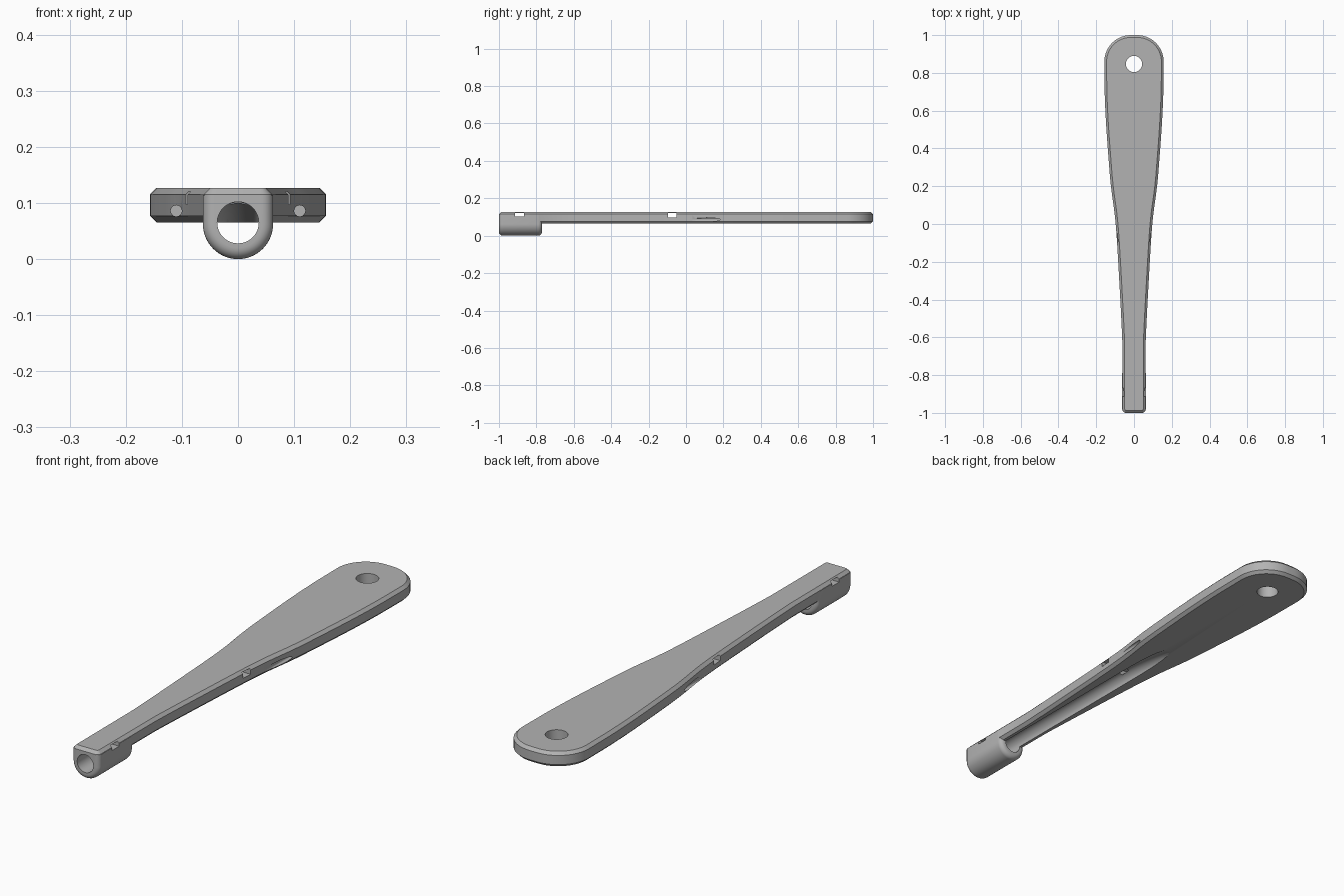
import bpy, bmesh
from math import sin, cos, pi
from mathutils import Vector

if "Cube" in bpy.data.objects:
    bpy.data.objects.remove(bpy.data.objects["Cube"])

grey = bpy.data.materials.new("matte grey")
grey.use_nodes = True
GREY = (0.45, 0.45, 0.45, 1)
grey.diffuse_color = GREY
grey.node_tree.nodes["Principled BSDF"].inputs["Base Color"].default_value = GREY


def loft(name, rings):
    """Closed solid through rings of equal point count."""
    bm = bmesh.new()
    loops = [[bm.verts.new(p) for p in ring] for ring in rings]
    n = len(loops[0])
    for a, b in zip(loops, loops[1:]):
        for i in range(n):
            j = (i + 1) % n
            bm.faces.new((a[i], a[j], b[j], b[i]))
    bm.faces.new(loops[0])
    bm.faces.new(loops[-1])
    bmesh.ops.recalc_face_normals(bm, faces=bm.faces)
    mesh = bpy.data.meshes.new(name)
    bm.to_mesh(mesh)
    bm.free()
    mesh.materials.append(grey)
    obj = bpy.data.objects.new(name, mesh)
    bpy.context.collection.objects.link(obj)
    return obj


def circle(centre, r, axis, n=48):
    pts = []
    for i in range(n):
        c, s = r * cos(2 * pi * i / n), r * sin(2 * pi * i / n)
        pts.append(Vector(centre) + Vector((c, 0, s) if axis == "y" else (c, s, 0)))
    return pts


def box(name, lo, hi):
    return loft(name, [[(lo[0], lo[1], z), (hi[0], lo[1], z),
                        (hi[0], hi[1], z), (lo[0], hi[1], z)] for z in (lo[2], hi[2])])


def apply_modifier(obj, mod):
    bpy.context.view_layer.objects.active = obj
    bpy.ops.object.modifier_apply(modifier=mod.name)


def combine(obj, other, operation):
    mod = obj.modifiers.new("combine", "BOOLEAN")
    mod.operation, mod.solver, mod.object = operation, "EXACT", other
    apply_modifier(obj, mod)
    bpy.data.objects.remove(other)


def arc(cx, cy, r, start, end, n=14):
    return [(cx + r * cos(start + (end - start) * i / n),
             cy + r * sin(start + (end - start) * i / n)) for i in range(n + 1)]


# Flaring outline of the handle: (y, half width), smoothed between points
BOTTOM, TOP, CHAMFER = 0.065, 0.127, 0.012
flare = [(-0.77, 0.061), (-0.62, 0.062), (-0.3, 0.078), (0, 0.097),
         (0.2, 0.122), (0.35, 0.135), (0.55, 0.149), (0.72, 0.156), (0.86, 0.157)]
side = arc(0.041, -0.98, 0.02, -pi / 2, 0, 6)
for k in range(1, len(flare) - 2):
    p0, p1, p2, p3 = [Vector(p) for p in flare[k - 1:k + 3]]
    for i in range(8):
        t = i / 8
        p = 0.5 * (2 * p1 + (p2 - p0) * t + (2 * p0 - 5 * p1 + 4 * p2 - p3) * t ** 2
                   + (3 * p1 - p0 - 3 * p2 + p3) * t ** 3)
        side.append((p.y, p.x))
side += [flare[-2][::-1]] + arc(0.017, 0.86, 0.14, 0, pi / 2)
outline = side + [(-x, y) for x, y in reversed(side)]

# Handle plate with chamfered rims
handle = loft("handle", [[(x, y, z) for x, y in outline] for z in (BOTTOM, TOP)])
bevel = handle.modifiers.new("chamfer", "BEVEL")
bevel.width, bevel.segments = CHAMFER, 1
bevel.limit_method, bevel.angle_limit = "ANGLE", 1.0
apply_modifier(handle, bevel)

# U-shaped socket under the narrow end, with rounded ends
FILLET, RADIUS = 0.02, 0.0625


def socket_ring(y, inset):
    r = RADIUS - inset
    lower = arc(0, RADIUS, r, pi, 2 * pi, 32)
    return [(x, y, z) for x, z in lower + [(r, 0.114), (-r, 0.114)]]


steps = [i * pi / 12 for i in range(7)]
front = [socket_ring(-1 + FILLET * (1 - sin(a)), FILLET * (1 - cos(a))) for a in reversed(steps)]
back = [socket_ring(-0.77 - FILLET * (1 - sin(a)), FILLET * (1 - cos(a))) for a in steps]
combine(handle, loft("socket", front + back), "UNION")

# Bore through the socket, running out as a groove under the plate
path = [(-1.05, 0.065), (-0.15, 0.065)]
path += [(-0.15 + 0.4 * i / 8, 0.065 - 0.042 * (i / 8) ** 2) for i in range(1, 9)]
combine(handle, loft("bore", [circle((0, y, z), 0.037, "y") for y, z in path]), "DIFFERENCE")

# Hanging hole in the wide end
combine(handle, loft("hanging_hole", [circle((0, 0.847, z), 0.043, "z") for z in (0, 0.2)]),
        "DIFFERENCE")

# Cross slots from side to side
for y, z0, z1 in ((-0.89, 0.103, 0.122), (-0.073, 0.097, 0.12)):
    combine(handle, box("slot", (-0.2, y - 0.023, z0), (0.2, y + 0.023, z1)), "DIFFERENCE")

# Lengthwise pin holes breaking out of both flanks
for s in (-1, 1):
    pin = loft("pin_hole", [circle((s * 0.11, y, 0.086), 0.01, "y", 24) for y in (-0.01, 0.45)])
    combine(handle, pin, "DIFFERENCE")

bpy.ops.object.select_all(action="DESELECT")
handle.select_set(True)
bpy.context.view_layer.objects.active = handle
bpy.ops.object.shade_smooth_by_angle(angle=0.5)
